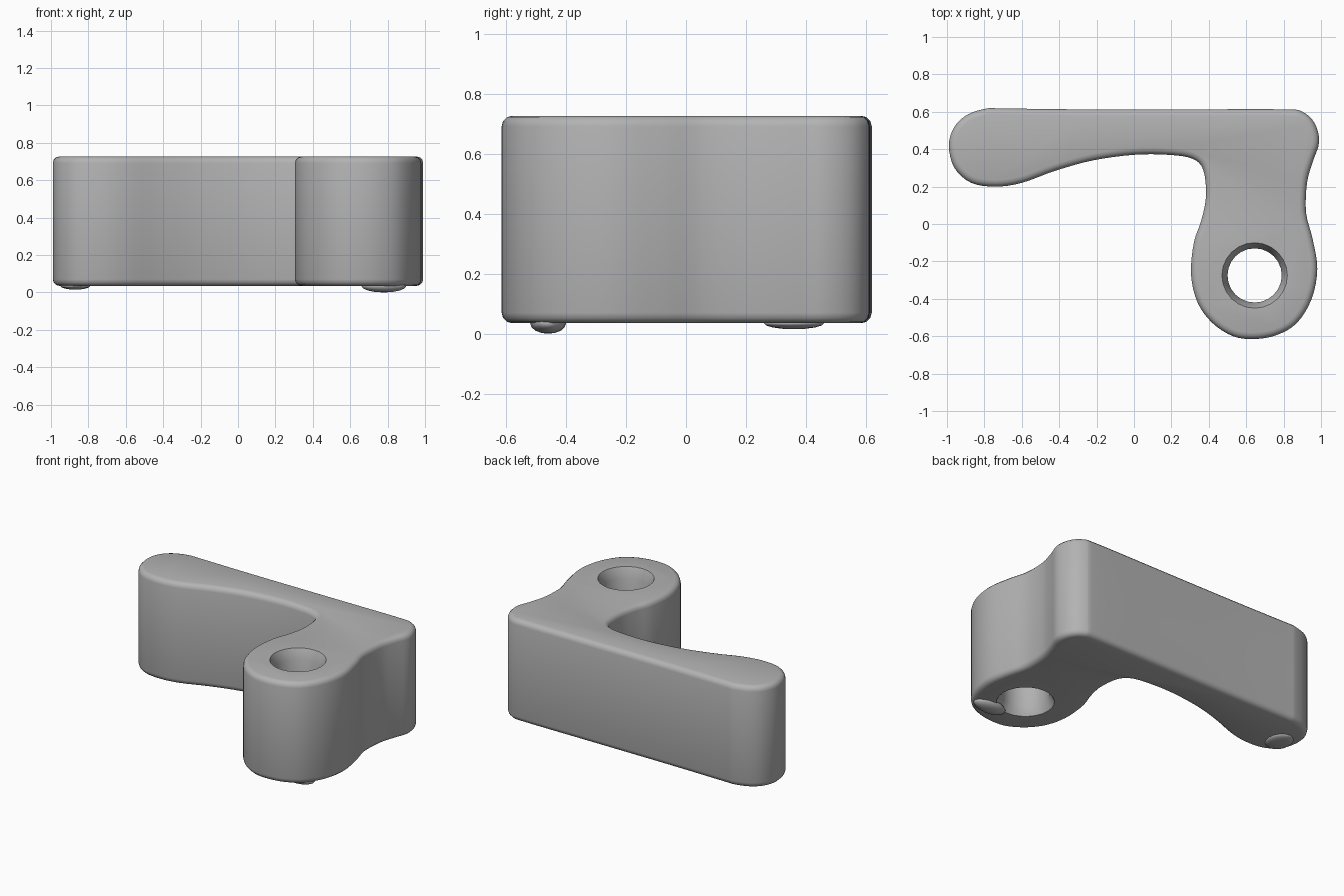
import bpy, bmesh, math
from mathutils import Vector

default = bpy.data.objects.get("Cube")
if default:
    bpy.data.objects.remove(default, do_unlink=True)

BOTTOM, TOP = 0.035, 0.727
HOLE = Vector((0.645, -0.275, 0))

grey = bpy.data.materials.new("matte grey")
grey.use_nodes = True
GREY = (0.45, 0.45, 0.45, 1)
grey.diffuse_color = GREY
grey.node_tree.nodes["Principled BSDF"].inputs["Base Color"].default_value = GREY


def make_object(name, bm):
    bmesh.ops.recalc_face_normals(bm, faces=bm.faces)
    mesh = bpy.data.meshes.new(name)
    bm.to_mesh(mesh)
    bm.free()
    mesh.materials.append(grey)
    obj = bpy.data.objects.new(name, mesh)
    bpy.context.scene.collection.objects.link(obj)
    return obj


def smooth_loop(points, steps=4):
    """Closed Catmull-Rom curve through the given plan points."""
    pts = [Vector(p) for p in points]
    n, out = len(pts), []
    for i in range(n):
        a, b, c, d = (pts[(i + k) % n] for k in (-1, 0, 1, 2))
        for s in range(steps):
            t = s / steps
            out.append(0.5 * (2 * b + (c - a) * t + (2 * a - 5 * b + 4 * c - d) * t * t
                              + (3 * b - a - 3 * c + d) * t ** 3))
    return out


# Plan outline: long arm, inner corner, round boss, waisted outer side, flat back
OUTLINE = [
    (-0.99, 0.42), (-0.96, 0.30), (-0.87, 0.22), (-0.74, 0.20), (-0.60, 0.22),
    (-0.42, 0.285), (-0.22, 0.34), (0.0, 0.37), (0.18, 0.37), (0.31, 0.35),
    (0.37, 0.29), (0.385, 0.15), (0.36, 0.02), (0.32, -0.10), (0.305, -0.27),
    (0.34, -0.42), (0.42, -0.53), (0.53, -0.60), (0.64, -0.615), (0.76, -0.595),
    (0.87, -0.53), (0.95, -0.40), (0.98, -0.24), (0.955, -0.08), (0.92, 0.06),
    (0.925, 0.22), (0.955, 0.33), (0.99, 0.44), (0.965, 0.54), (0.90, 0.60),
    (0.80, 0.613), (0.30, 0.613), (-0.30, 0.613), (-0.70, 0.618), (-0.79, 0.617),
    (-0.89, 0.585), (-0.96, 0.52),
]

# Bracket body: extruded plan with rounded rims
bm = bmesh.new()
base = bm.faces.new([bm.verts.new((p.x, p.y, BOTTOM)) for p in smooth_loop(OUTLINE)])
top = bmesh.ops.extrude_face_region(bm, geom=[base], use_keep_orig=True)["geom"]
bmesh.ops.translate(bm, vec=(0, 0, TOP - BOTTOM),
                    verts=[g for g in top if isinstance(g, bmesh.types.BMVert)])
body = make_object("bracket_body", bm)
bevel = body.modifiers.new("rounded rims", "BEVEL")
bevel.width = 0.035
bevel.segments = 3
bevel.limit_method = "ANGLE"
bevel.angle_limit = math.radians(60)

# Through hole, slightly flared at both mouths
bm = bmesh.new()
rings = []
for z, r in ((-0.1, 0.19), (BOTTOM, 0.18), (0.09, 0.15),
             (0.66, 0.145), (TOP, 0.175), (0.85, 0.19)):
    ring = bmesh.ops.create_circle(bm, segments=24, radius=r)["verts"]
    bmesh.ops.translate(bm, verts=ring, vec=HOLE + Vector((0, 0, z)))
    rings.append(ring)
for low, high in zip(rings, rings[1:]):
    for i in range(24):
        j = (i + 1) % 24
        bm.faces.new((low[i], low[j], high[j], high[i]))
bm.faces.new(rings[0])
bm.faces.new(rings[-1])
cutter = make_object("hole_cutter", bm)
cutter.hide_render = True
cut = body.modifiers.new("hole", "BOOLEAN")
cut.operation = "DIFFERENCE"
cut.solver = "EXACT"
cut.object = cutter

# Apply the modifiers, then drop the cutter
bpy.ops.object.select_all(action="DESELECT")
body.select_set(True)
bpy.context.view_layer.objects.active = body
for mod in list(body.modifiers):
    bpy.ops.object.modifier_apply(modifier=mod.name)
bpy.data.objects.remove(cutter, do_unlink=True)
bpy.ops.object.shade_smooth_by_angle(angle=math.radians(35))

# Low rough burrs under the boss and the arm end, on which it rests
for name, x, y, rx, ry, drop in (("boss_burr", 0.78, -0.46, 0.12, 0.06, 0.035),
                                 ("arm_burr", -0.87, 0.36, 0.08, 0.10, 0.02)):
    bm = bmesh.new()
    bmesh.ops.create_uvsphere(bm, u_segments=16, v_segments=8, radius=1)
    bmesh.ops.scale(bm, vec=(rx, ry, drop), verts=bm.verts)
    bmesh.ops.translate(bm, vec=(x, y, BOTTOM), verts=bm.verts)
    burr = make_object(name, bm)
    for face in burr.data.polygons:
        face.use_smooth = True
